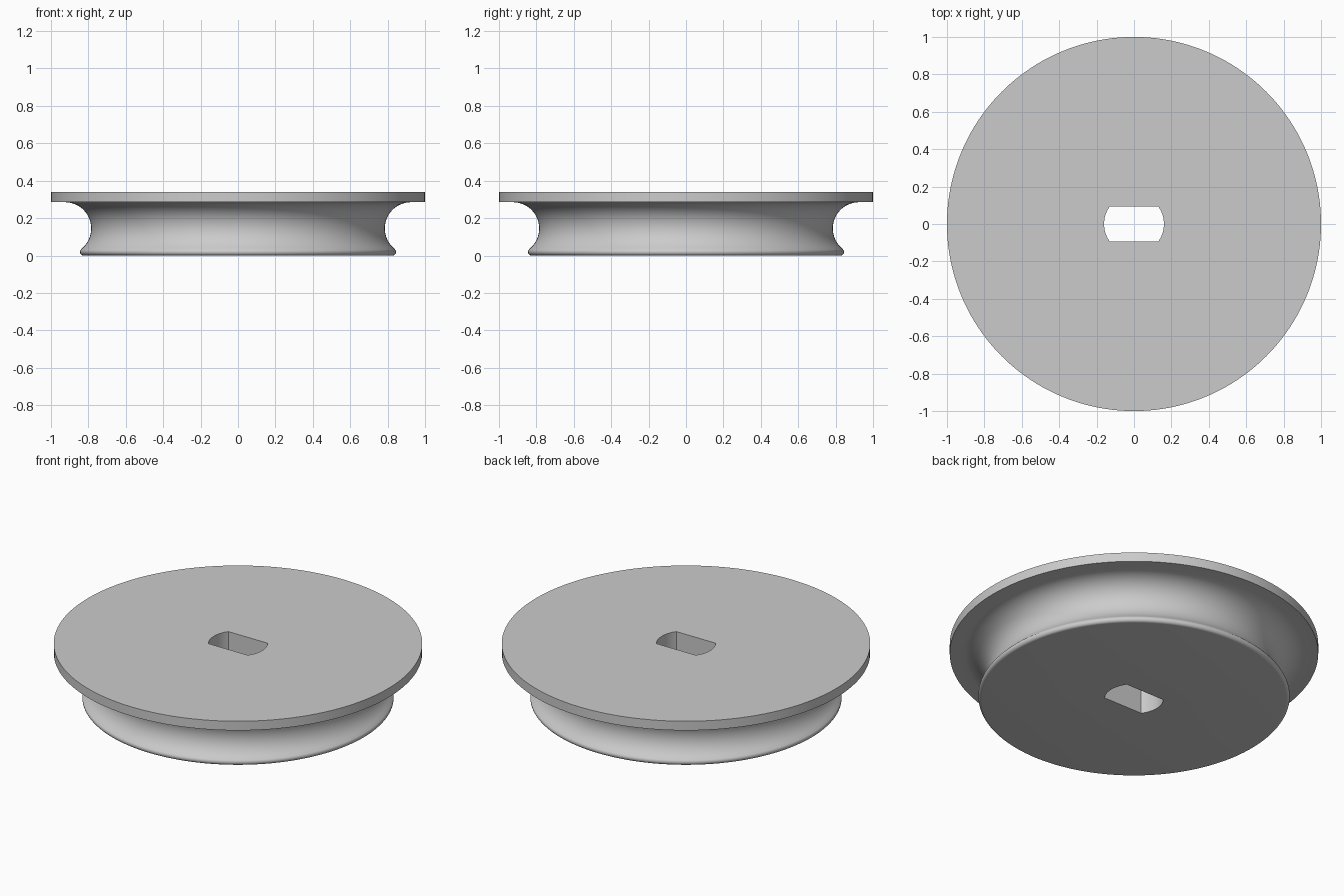
import bpy, bmesh
from math import sin, cos, pi, radians

cube = bpy.data.objects.get("Cube")
if cube:
    bpy.data.objects.remove(cube)

SEGMENTS = 160
HEIGHT = 0.34
HOLE_RADIUS = 0.16
FLAT = HOLE_RADIUS * sin(radians(36))   # half distance between the bore flats


def arc(cx, cz, r, start, end, steps):
    """Points (radius, height) along an arc, angles in degrees."""
    angles = [radians(start + (end - start) * i / steps) for i in range(steps + 1)]
    return [(cx + r * cos(a), cz + r * sin(a)) for a in angles]


def hole_radius(a):
    """Double-D bore: a circle cut by two flats."""
    return min(HOLE_RADIUS, FLAT / max(abs(sin(a)), 0.001))


# Outer profile: flange, rope groove, rounded lower lip
profile = [(1, HEIGHT), (1, 0.285)]
profile += arc(0.925, 0.145, 0.14, 90, 225, 24)
profile += arc(0.826, 0.019, 0.019, 45, -90, 10)

# Sweep rings, closing the section through the bore
bm = bmesh.new()
angles = [2 * pi * i / SEGMENTS for i in range(SEGMENTS)]
rings = [[bm.verts.new((r * cos(a), r * sin(a), z)) for a in angles] for r, z in profile]
for z in (0, HEIGHT):
    rings.append([bm.verts.new((hole_radius(a) * cos(a), hole_radius(a) * sin(a), z))
                  for a in angles])
for k, ring in enumerate(rings):
    below = rings[(k + 1) % len(rings)]
    for i in range(SEGMENTS):
        j = (i + 1) % SEGMENTS
        bm.faces.new((ring[i], below[i], below[j], ring[j]))
bmesh.ops.recalc_face_normals(bm, faces=bm.faces)

mesh = bpy.data.meshes.new("grooved_wheel")
bm.to_mesh(mesh)
bm.free()
wheel = bpy.data.objects.new("grooved_wheel", mesh)
bpy.context.collection.objects.link(wheel)

# Plain grey
grey = bpy.data.materials.new("light_grey")
grey.use_nodes = True
colour = (0.6, 0.6, 0.6, 1)
grey.diffuse_color = colour
grey.node_tree.nodes["Principled BSDF"].inputs["Base Color"].default_value = colour
mesh.materials.append(grey)

# Smooth curves, crisp edges
bpy.context.view_layer.objects.active = wheel
wheel.select_set(True)
bpy.ops.object.shade_smooth_by_angle(angle=radians(30))
